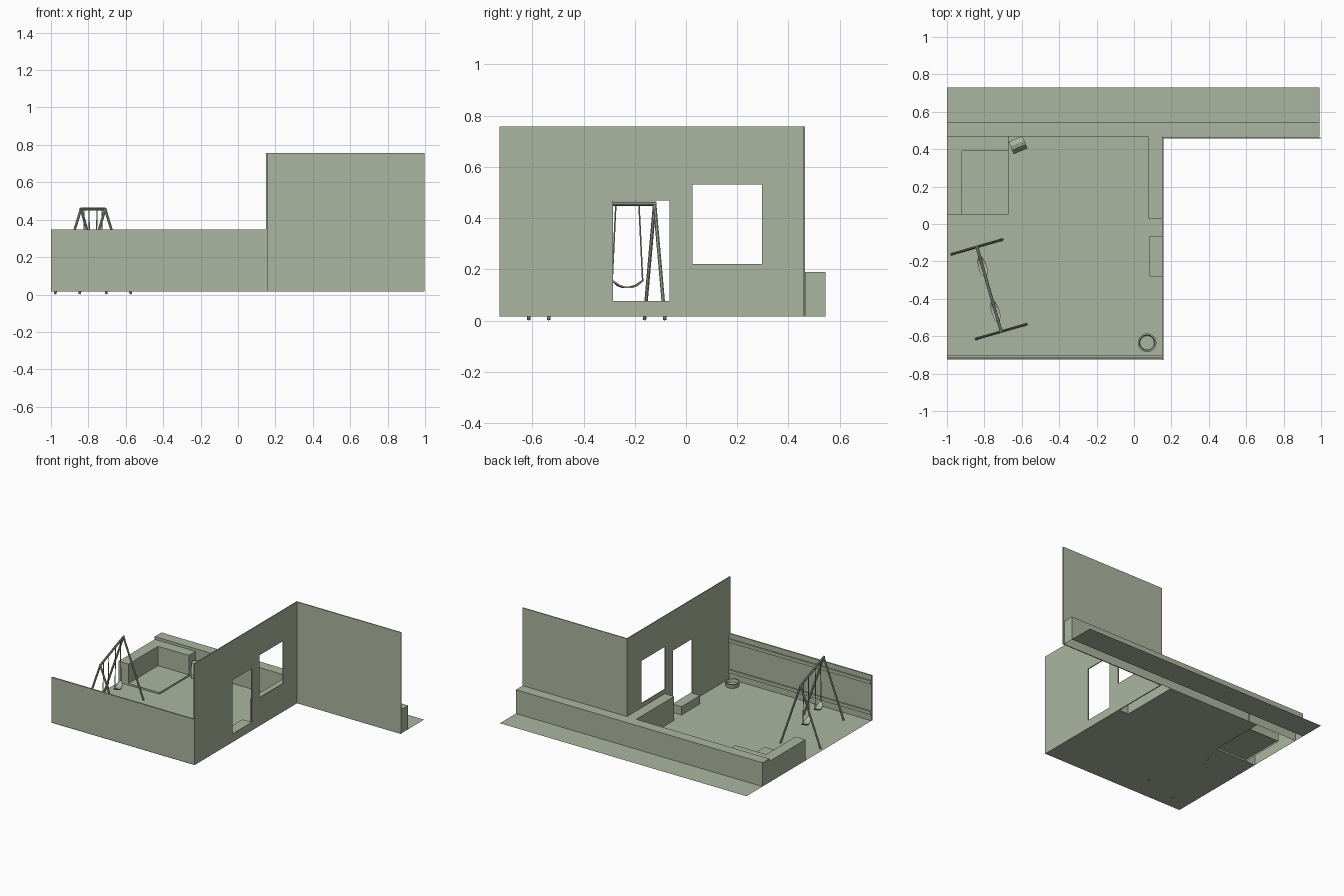
import bpy, bmesh, math
from mathutils import Vector, Matrix

if "Cube" in bpy.data.objects:
    bpy.data.objects.remove(bpy.data.objects["Cube"])

G = 0.016  # ground level

# sage green used throughout
sage = bpy.data.materials.new("sage_green")
sage.diffuse_color = (.41, .465, .35, 1)
sage.use_nodes = True
sage.node_tree.nodes["Principled BSDF"].inputs["Base Color"].default_value = sage.diffuse_color


def finish(name, bm):
    bmesh.ops.recalc_face_normals(bm, faces=bm.faces)
    me = bpy.data.meshes.new(name)
    bm.to_mesh(me)
    bm.free()
    me.materials.append(sage)
    ob = bpy.data.objects.new(name, me)
    bpy.context.collection.objects.link(ob)
    return ob


def sheet(name, outline, z):
    bm = bmesh.new()
    bm.faces.new([bm.verts.new((x, y, z)) for x, y in outline])
    return finish(name, bm)


def prism(name, outline, z0, z1, open_bottom=False):
    bm = bmesh.new()
    base = bm.faces.new([bm.verts.new((x, y, z0)) for x, y in outline])
    ext = bmesh.ops.extrude_face_region(bm, geom=[base], use_keep_orig=True)
    top = [g for g in ext["geom"] if isinstance(g, bmesh.types.BMVert)]
    bmesh.ops.translate(bm, verts=top, vec=(0, 0, z1 - z0))
    if open_bottom:
        low = [f for f in bm.faces if all(abs(v.co.z - z0) < 1e-6 for v in f.verts)]
        bmesh.ops.delete(bm, geom=low, context='FACES_ONLY')
    return finish(name, bm)


def rect(x0, x1, y0, y1):
    return [(x0, y0), (x1, y0), (x1, y1), (x0, y1)]


def box(name, x0, x1, y0, y1, z0, z1, open_bottom=False):
    return prism(name, rect(x0, x1, y0, y1), z0, z1, open_bottom)


def tube(name, a, b, radius, sides=8):
    """Straight round bar from a to b."""
    d = b - a
    bm = bmesh.new()
    bmesh.ops.create_cone(bm, cap_ends=True, segments=sides, radius1=radius, radius2=radius,
                          depth=d.length,
                          matrix=Matrix.Translation((a + b) / 2)
                          @ d.to_track_quat('Z', 'Y').to_matrix().to_4x4())
    return finish(name, bm)


# lawn, with gaps under the hollow bench, patio and planter, and the strip behind the garden
sheet("lawn", [(-1, -.725), (.153, -.725), (.153, .03), (.075, .03), (.075, .467),
               (-.67, .467), (-.67, .05), (-1, .05)], G)
sheet("back_path", rect(-1, .993, .545, .73), G)

# low retaining wall, side planter, doorstep
box("back_low_wall", -1, .993, .467, .545, G, .19, True)
box("side_planter", .075, .152, .03, .467, G, .19, True)
box("door_step", .082, .152, -.28, -.065, G, .077)

# corner bench and patio slab
prism("corner_bench", [(-1, .05), (-.92, .05), (-.92, .39), (-.67, .39), (-.67, .467), (-1, .467)],
      G, .17, True)
box("patio_slab", -.92, -.67, .05, .39, G, .028, True)

# house walls, with door and window cut out
house = box("house_side_wall", .15, .157, -.728, .464, G, .757)
box("house_back_wall", .157, .998, .457, .464, G, .757)
for name, y0, y1, z0, z1 in (("door_cutter", -.285, -.065, .077, .469),
                             ("window_cutter", .025, .297, .221, .532)):
    cut = box(name, .1, .2, y0, y1, z0, z1)
    cut.hide_render = True
    cut.display_type = 'WIRE'
    mod = house.modifiers.new(name, 'BOOLEAN')
    mod.operation = 'DIFFERENCE'
    mod.solver = 'EXACT'
    mod.object = cut

# fence with two rails
box("fence_panel", -1, .15, -.722, -.712, G, .347)
for z in (.062, .285):
    box("fence_rail", -1, .15, -.712, -.703, z, z + .025)

# swing frame: two splayed leg pairs meeting at the ends of a top bar
near, far = Vector((-.84, -.1225, 0)), Vector((-.71, -.575, 0))
axis = (far - near).normalized()
cross = Vector((-axis.y, axis.x, 0))
up = Vector((0, 0, 1))
tube("swing_top_bar", near - axis * .006 + up * .456, far + axis * .006 + up * .456, .008)
for p in (near, far):
    for s in (-1, 1):
        tube("swing_leg", p + cross * s * .144 + up * .003, p + up * .456, .007)


# sling seats with ropes
def swing_seat(centre):
    prof = [(-.062, .153, .006), (-.036, .134, .018), (-.015, .127, .022),
            (.015, .127, .022), (.036, .134, .018), (.062, .153, .006)]
    bm = bmesh.new()
    rows = []
    for a, z, w in prof:
        c = centre + axis * a
        rows.append([bm.verts.new(c + cross * s * w + up * h)
                     for s, h in ((-1, z), (1, z), (1, z + .006), (-1, z + .006))])
    for r, q in zip(rows, rows[1:]):
        for i in range(4):
            bm.faces.new((r[i], r[(i + 1) % 4], q[(i + 1) % 4], q[i]))
    bm.faces.new(rows[0])
    bm.faces.new(rows[-1])
    finish("swing_seat", bm)
    for s in (-1, 1):
        tube("swing_rope", centre + axis * s * .062 + up * .153,
             centre + axis * s * .047 + up * .455, .003, 6)


length = (far - near).length
for t in (.235, .76):
    swing_seat(near + axis * length * t)

# small garden seat: side profile extruded, turned beside the bench
bm = bmesh.new()
side = [(-.036, G), (.036, G), (.036, .115), (.008, .122), (-.014, .115), (-.036, .05)]
f = bm.faces.new([bm.verts.new((-.04, y, z)) for y, z in side])
ext = bmesh.ops.extrude_face_region(bm, geom=[f], use_keep_orig=True)
bmesh.ops.translate(bm, verts=[g for g in ext["geom"] if isinstance(g, bmesh.types.BMVert)],
                    vec=(.08, 0, 0))
bmesh.ops.transform(bm, verts=bm.verts, matrix=Matrix.Translation((-.62, .422, 0))
                    @ Matrix.Rotation(math.radians(23), 4, 'Z'))
finish("garden_seat", bm)

# round tub: spun wall profile with a floor
bm = bmesh.new()
prof = [(.044, G), (.05, G + .03), (.042, G + .03), (.038, G + .008)]
n = 24
rings = [[bm.verts.new((.07 + r * math.cos(2 * math.pi * i / n),
                        -.635 + r * math.sin(2 * math.pi * i / n), z)) for i in range(n)]
         for r, z in prof]
for a, b in zip(rings, rings[1:]):
    for i in range(n):
        bm.faces.new((a[i], a[(i + 1) % n], b[(i + 1) % n], b[i]))
bm.faces.new(rings[0])
bm.faces.new(rings[-1])
finish("round_tub", bm)
